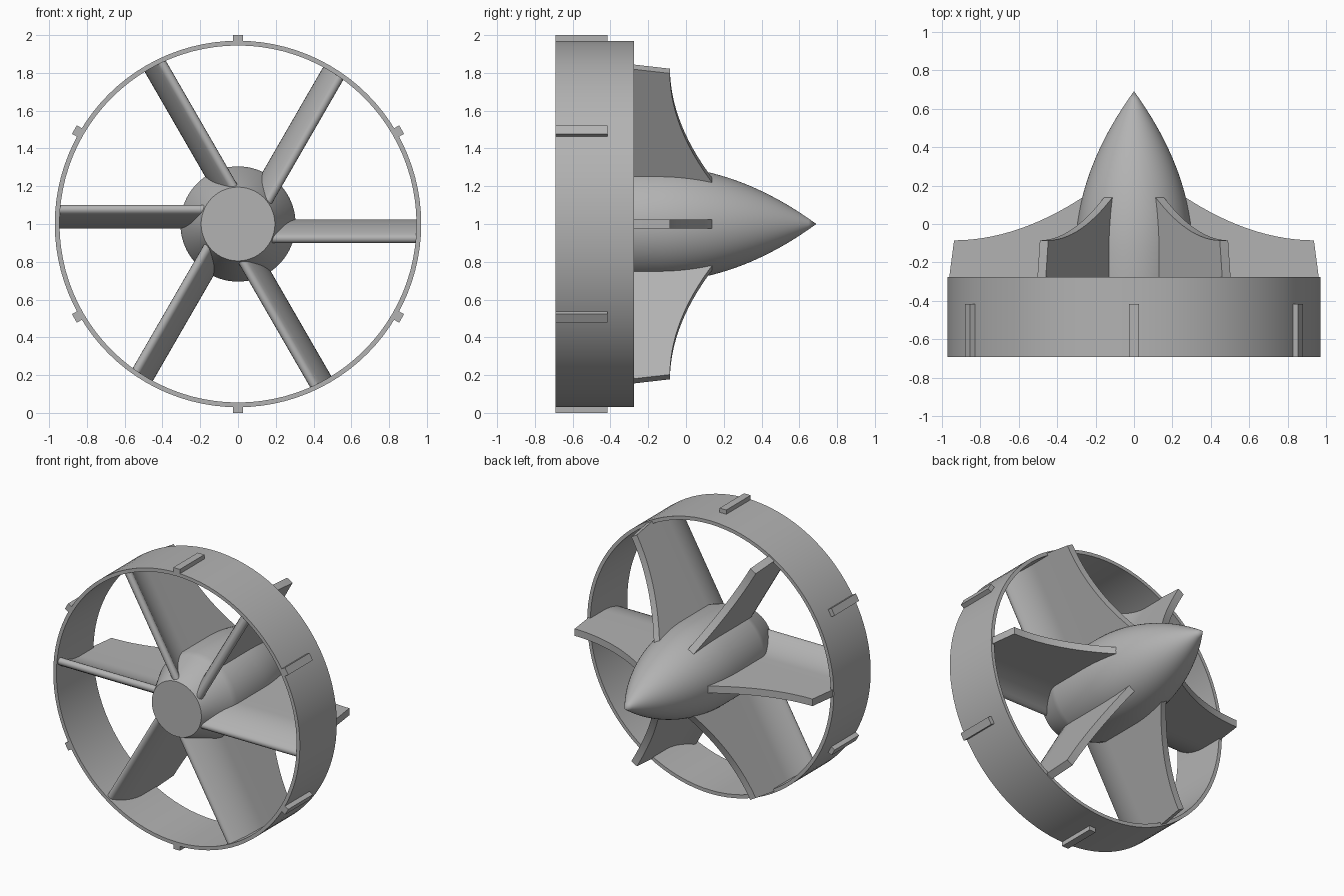
import bpy, bmesh, math
from mathutils import Matrix, Vector

if "Cube" in bpy.data.objects:
    bpy.data.objects.remove(bpy.data.objects["Cube"], do_unlink=True)

grey = bpy.data.materials.new("plain_grey")
grey.use_nodes = True
colour = (0.45, 0.45, 0.45, 1)
grey.diffuse_color = colour
grey.node_tree.nodes["Principled BSDF"].inputs["Base Color"].default_value = colour

FRONT, REAR, RING_BACK = -0.69, 0.69, -0.275


def finish(name, bm, angle=0):
    """Turn a mesh into a shaded object, rotated about the long axis at z = 1."""
    bmesh.ops.remove_doubles(bm, verts=bm.verts, dist=1e-5)
    bmesh.ops.recalc_face_normals(bm, faces=bm.faces)
    mesh = bpy.data.meshes.new(name)
    bm.to_mesh(mesh)
    bm.free()
    mesh.materials.append(grey)
    ob = bpy.data.objects.new(name, mesh)
    bpy.context.collection.objects.link(ob)
    mesh.transform(Matrix.Translation((0, 0, 1)) @ Matrix.Rotation(-angle, 4, "Y"))
    bpy.ops.object.select_all(action="DESELECT")
    ob.select_set(True)
    bpy.context.view_layer.objects.active = ob
    bpy.ops.object.shade_smooth_by_angle(angle=math.radians(32))
    return ob


def lathe(name, profile, closed=False, steps=96):
    """Spin (radius, y) points around the y axis."""
    bm = bmesh.new()
    verts = [bm.verts.new((r, y, 0)) for r, y in profile]
    pairs = list(zip(verts, verts[1:]))
    if closed:
        pairs.append((verts[-1], verts[0]))
    edges = [bm.edges.new(p) for p in pairs]
    bmesh.ops.spin(bm, geom=verts + edges, cent=(0, 0, 0), axis=(0, 1, 0),
                   angle=math.tau, steps=steps, use_merge=True)
    return finish(name, bm)


# Outer ring
lathe("duct_ring", [(0.945, FRONT), (0.97, FRONT), (0.97, RING_BACK), (0.945, RING_BACK)], True)

# Hub: flat front disc, flared cone, cylinder and pointed tail
tail_start, hub_radius = -0.15, 0.305
tail = [(hub_radius * (1 - (i / 20) ** 2), tail_start + (REAR - tail_start) * i / 20)
        for i in range(21)]
lathe("hub", [(0, FRONT), (0.195, FRONT), (0.295, -0.48), (hub_radius, -0.44)] + tail)


def trailing_y(r):
    """Concave rear edge of a vane, sweeping back towards the hub."""
    u = (0.935 - max(r, 0.25)) / 0.685
    return -0.085 + 0.235 * u ** 1.95


def vane_section(rear_y):
    """Closed (y, t) outline: curved front with a round nose, straight rear."""
    bend, start, sweep, half = 0.4, -0.42, math.radians(36), 0.025

    def side(sign):
        rad = bend + sign * half
        return [(start - rad * math.sin(a), rad * math.cos(a) - bend)
                for a in (sweep * i / 10 for i in range(11))]

    nose_y = start - bend * math.sin(sweep)
    nose_t = bend * math.cos(sweep) - bend
    nose = []
    for i in range(1, 6):
        a = math.pi / 2 - sweep + math.pi * i / 6
        nose.append((nose_y + half * math.cos(a + sweep * 2),
                     nose_t + half * math.sin(a + sweep * 2)))
    upper = [(rear_y, half), (RING_BACK, half)] + side(1)
    lower = side(-1)[::-1] + [(RING_BACK, -half), (rear_y, -half)]
    return upper + nose + lower


def vane(name, angle):
    bm = bmesh.new()
    stations = [0.14] + [0.25 + 0.685 * i / 14 for i in range(15)]
    loops = []
    for r in stations:
        tip = r == stations[-1]
        loops.append([bm.verts.new((0.96 if tip and y <= RING_BACK else r, y, t))
                      for y, t in vane_section(trailing_y(r))])
    for a, b in zip(loops, loops[1:]):
        for i in range(len(a)):
            j = (i + 1) % len(a)
            bm.faces.new((a[i], a[j], b[j], b[i]))
    # End caps as strips across the thickness
    for loop in (loops[0], loops[-1]):
        n = len(loop)
        for i in range(n // 2 - 1):
            bm.faces.new((loop[i], loop[i + 1], loop[n - 2 - i], loop[n - 1 - i]))
        if n % 2:
            m = n // 2
            bm.faces.new((loop[m - 1], loop[m], loop[m + 1]))
    finish(name, bm, angle)


def lug(name, angle):
    bm = bmesh.new()
    bmesh.ops.create_cube(bm, size=1)
    bmesh.ops.scale(bm, vec=(0.045, 0.275, 0.052), verts=bm.verts)
    bmesh.ops.translate(bm, vec=Vector((0.9775, FRONT + 0.1375, 0)), verts=bm.verts)
    finish(name, bm, angle)


# Six vanes, with six locating lugs set midway between them
for k in range(6):
    vane(f"vane_{k + 1}", math.radians(60 * k))
    lug(f"ring_lug_{k + 1}", math.radians(60 * k + 30))
